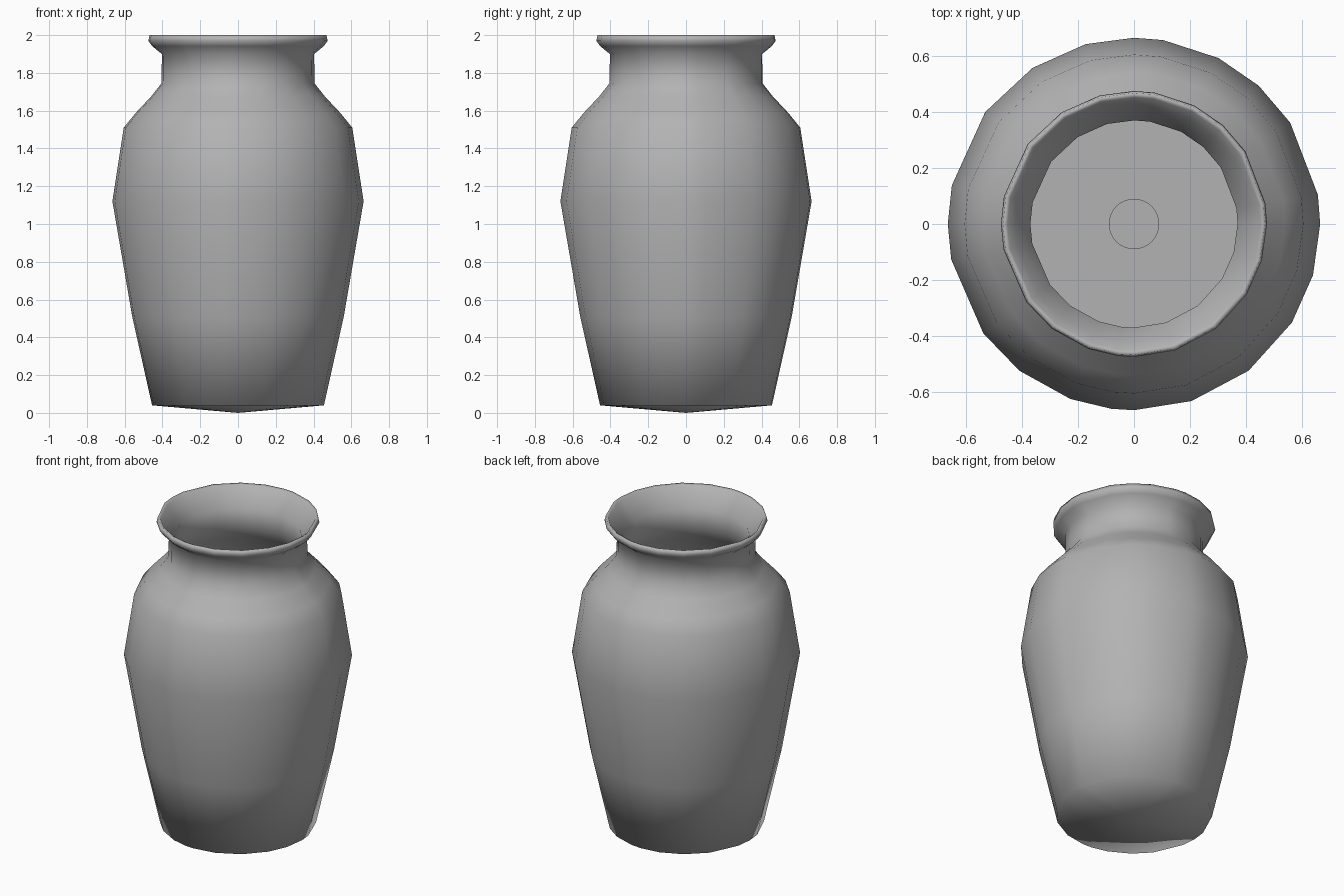
import bpy
import bmesh
from math import cos, sin, radians

if "Cube" in bpy.data.objects:
    bpy.data.objects.remove(bpy.data.objects["Cube"], do_unlink=True)

clay = bpy.data.materials.new("grey_clay")
clay.use_nodes = True
clay.diffuse_color = (0.45, 0.45, 0.45, 1)
clay.node_tree.nodes["Principled BSDF"].inputs["Base Color"].default_value = (0.45, 0.45, 0.45, 1)


def finish(name, bm, smooth):
    bmesh.ops.recalc_face_normals(bm, faces=bm.faces)
    for face in bm.faces:
        face.smooth = smooth
    mesh = bpy.data.meshes.new(name)
    bm.to_mesh(mesh)
    bm.free()
    mesh.materials.append(clay)
    obj = bpy.data.objects.new(name, mesh)
    bpy.context.collection.objects.link(obj)
    return obj


def lathe(name, profile, angles):
    """Turn a closed profile, starting and ending on the axis."""
    bm = bmesh.new()
    count = len(angles)
    start = bm.verts.new((0, 0, profile[0][1]))
    end = bm.verts.new((0, 0, profile[-1][1]))
    rings = [[bm.verts.new((r * cos(radians(a)), r * sin(radians(a)), z)) for a in angles]
             for r, z in profile[1:-1]]
    for i in range(count):
        j = (i + 1) % count
        bm.faces.new((start, rings[0][i], rings[0][j]))
        bm.faces.new((end, rings[-1][j], rings[-1][i]))
        for low, high in zip(rings, rings[1:]):
            bm.faces.new((low[i], low[j], high[j], high[i]))
    return finish(name, bm, True)


def disc(name, radius, z, thickness, sides):
    bm = bmesh.new()
    bmesh.ops.create_cone(bm, cap_ends=True, segments=sides, radius1=radius,
                          radius2=radius, depth=thickness)
    bmesh.ops.translate(bm, verts=bm.verts, vec=(0, 0, z))
    return finish(name, bm, False)


# Slightly uneven, hand-thrown facets
facets = [0, 9, 33, 48, 63, 81, 90, 105, 123, 143, 168,
          180, 191, 216, 232, 250, 263, 270, 288, 308, 328, 344]

# Outside from the shallow pointed base up to the rolled lip
outside = [(0, 0), (0.455, 0.04), (0.56, 0.51), (0.665, 1.12), (0.605, 1.51),
           (0.54, 1.59), (0.46, 1.675), (0.405, 1.745), (0.403, 1.9),
           (0.455, 1.942), (0.475, 1.97), (0.468, 2.0)]
# Inside from the lip back down to the floor
inside = [(0.452, 1.992), (0.425, 1.94), (0.37, 1.88), (0.37, 1.75), (0.43, 1.66),
          (0.57, 1.5), (0.63, 1.12), (0.525, 0.51), (0.425, 0.07), (0, 0.05)]
lathe("vase_body", outside + inside, facets)

# Flat floor with a round centre
disc("inner_floor", 0.415, 0.07, 0.02, 24)
disc("floor_centre", 0.09, 0.082, 0.008, 32)
